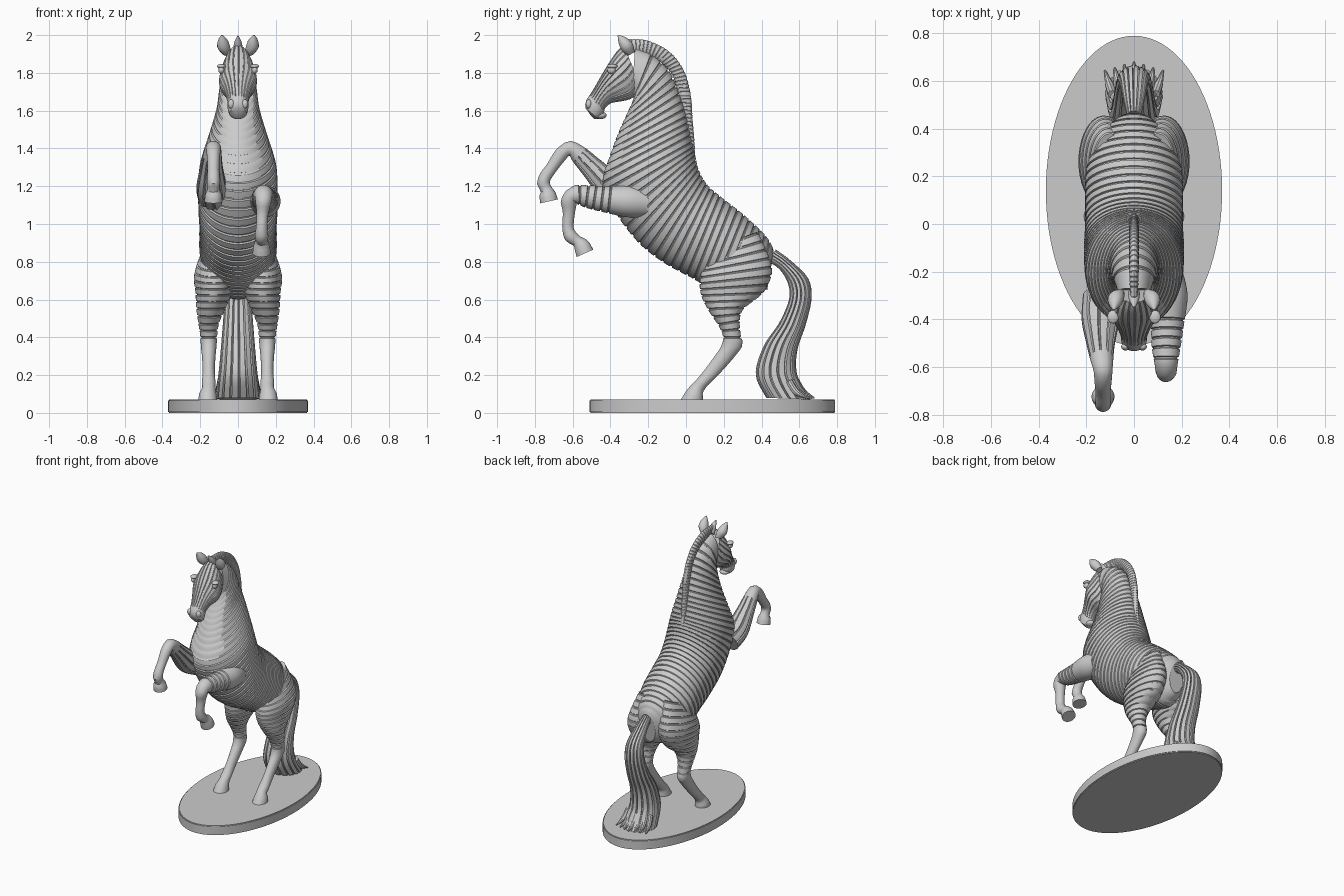
import bpy, bmesh, math
from mathutils import Vector

cube = bpy.data.objects.get("Cube")
if cube:
    bpy.data.objects.remove(cube, do_unlink=True)

grey = bpy.data.materials.new("stone grey")
grey.use_nodes = True
grey.diffuse_color = (0.6, 0.6, 0.6, 1)
grey.node_tree.nodes["Principled BSDF"].inputs["Base Color"].default_value = grey.diffuse_color

# One repeat of a carved stripe: (fraction of the period, carved depth)
GROOVE = ((0, 0), (.08, 1), (.2, 1), (.28, 0), (.64, 0))


def finish(name, bm):
    """Turn a bmesh into a smooth shaded grey object."""
    bmesh.ops.recalc_face_normals(bm, faces=bm.faces)
    mesh = bpy.data.meshes.new(name)
    bm.to_mesh(mesh)
    bm.free()
    mesh.materials.append(grey)
    obj = bpy.data.objects.new(name, mesh)
    bpy.context.collection.objects.link(obj)
    bpy.ops.object.select_all(action="DESELECT")
    obj.select_set(True)
    bpy.context.view_layer.objects.active = obj
    bpy.ops.object.shade_smooth_by_angle(angle=math.radians(35))
    return obj


def spline(stations, t):
    """Catmull-Rom blend of the stations at parameter t."""
    last = len(stations) - 1
    i = min(int(t), last - 1)
    f = t - i
    p, q, r, s = (stations[max(0, min(last, k))] for k in range(i - 1, i + 3))
    return [b + f / 2 * (c - a + f * (2 * a - 5 * b + 4 * c - d + f * (3 * (b - c) + d - a)))
            for a, b, c, d in zip(p, q, r, s)]


def loft(name, stations, span=(0, 0), period=.04, depth=.007, flutes=0, sides=40):
    """Skin elliptical rings; a station is x, first edge y z, second edge y z, half width.
    Grooves run round the part, or along it when flutes is set, inside the span of length."""
    steps = [k / 30 for k in range(30 * (len(stations) - 1) + 1)]
    centres = [Vector((v[0], (v[1] + v[3]) / 2, (v[2] + v[4]) / 2))
               for v in (spline(stations, t) for t in steps)]
    lengths = [0]
    for a, b in zip(centres, centres[1:]):
        lengths.append(lengths[-1] + (b - a).length)
    total = lengths[-1]
    start, end = span[0], min(span[1], total)

    # Ring positions along the length, each with its carving
    count = max(8, round(total / .02))
    rings = [(total * k / count, 0) for k in range(count + 1)]
    if flutes:
        rings = [(s, 1 if start <= s <= end else 0) for s, _ in rings]
    elif end > start:
        rings = [r for r in rings if not start <= r[0] < end]
        for k in range(int((end - start) / period)):
            rings += [(start + (k + f) * period, d) for f, d in GROOVE]
        rings.sort()
    if flutes:
        angles = [((k + f) / flutes, d) for k in range(flutes) for f, d in GROOVE]
    else:
        angles = [(k / sides, 1) for k in range(sides)]

    bm = bmesh.new()
    loops = []
    for s, carve in rings:
        j = 0
        while j < len(lengths) - 2 and lengths[j + 1] < s:
            j += 1
        f = (s - lengths[j]) / max(lengths[j + 1] - lengths[j], 1e-6)
        x, ay, az, by, bz, half = spline(stations, (j + min(f, 1)) / 30)
        centre = Vector((x, (ay + by) / 2, (az + bz) / 2))
        axis = Vector((0, (ay - by) / 2, (az - bz) / 2))
        loop = []
        for turn, d in angles:
            w = turn * math.tau
            arm = axis * math.cos(w) + Vector((half * math.sin(w), 0, 0))
            arm *= 1 - min(.4, depth * carve * d / max(arm.length, .001))
            loop.append(bm.verts.new(centre + arm))
        loops.append(loop)
    n = len(angles)
    for a, b in zip(loops, loops[1:]):
        for k in range(n):
            bm.faces.new((a[k], a[(k + 1) % n], b[(k + 1) % n], b[k]))
    bm.faces.new(loops[0])
    bm.faces.new(loops[-1])
    return finish(name, bm)


def tube(name, path, **options):
    """Loft round rings square to a path of x, y, z, radius."""
    stations = []
    for k, (x, y, z, r) in enumerate(path):
        a, b = path[max(k - 1, 0)], path[min(k + 1, len(path) - 1)]
        side = Vector((a[2] - b[2], b[1] - a[1])).normalized() * r
        stations.append((x, y + side.x, z + side.y, y - side.x, z - side.y, r))
    return loft(name, stations, **options)


def centred(rows):
    return [(0,) + row for row in rows]


def ball(name, place, size):
    bm = bmesh.new()
    bmesh.ops.create_uvsphere(bm, u_segments=20, v_segments=12, radius=1)
    bmesh.ops.scale(bm, vec=size, verts=bm.verts)
    bmesh.ops.translate(bm, vec=place, verts=bm.verts)
    return finish(name, bm)


# Oval base with a softened rim
bm = bmesh.new()
bmesh.ops.create_cone(bm, cap_ends=True, segments=96, radius1=1, radius2=1, depth=.07)
bmesh.ops.scale(bm, vec=(.37, .65, 1), verts=bm.verts)
bmesh.ops.translate(bm, vec=(0, .14, .035), verts=bm.verts)
rim = [e for e in bm.edges if abs(e.verts[0].co.z - e.verts[1].co.z) < .01]
bmesh.ops.bevel(bm, geom=rim, offset=.005, segments=2, affect="EDGES")
finish("base", bm)

# Rump, barrel, chest and neck in one sweep
loft("body", centred([
    (.43, .65, .465, .865, .06), (.31, .6, .42, .94, .15), (.15, .65, .31, 1.045, .2),
    (.02, .72, .19, 1.14, .205), (-.11, .79, .115, 1.205, .205), (-.235, .885, .07, 1.28, .21),
    (-.34, 1.01, .05, 1.355, .21), (-.425, 1.155, .035, 1.42, .205), (-.44, 1.245, .02, 1.49, .185),
    (-.4, 1.37, 0, 1.58, .15), (-.355, 1.49, -.04, 1.7, .115), (-.31, 1.59, -.09, 1.81, .1),
    (-.28, 1.66, -.18, 1.895, .085), (-.285, 1.71, -.27, 1.93, .07)]), span=(0, 9), sides=64)

# Head with stripes running down the face
loft("head", centred([
    (-.33, 1.945, -.24, 1.735, .07), (-.365, 1.915, -.28, 1.67, .09), (-.41, 1.85, -.34, 1.65, .1),
    (-.455, 1.775, -.395, 1.64, .075), (-.495, 1.705, -.43, 1.61, .057),
    (-.53, 1.65, -.435, 1.58, .055), (-.53, 1.61, -.465, 1.555, .045),
    (-.505, 1.575, -.485, 1.555, .015)]), span=(0, .27), depth=.006, flutes=22)
ball("lower_lip", (0, -.455, 1.575), (.035, .035, .02))

# Upright mane and forelock
loft("mane", centred([
    (-.305, 1.915, -.31, 1.98, .015), (-.215, 1.89, -.2, 1.97, .02), (-.14, 1.86, -.085, 1.91, .02),
    (-.075, 1.79, -.01, 1.81, .02), (-.04, 1.685, .025, 1.685, .02), (-.01, 1.56, .035, 1.555, .02),
    (.005, 1.45, .045, 1.435, .018), (.03, 1.37, .05, 1.34, .008)]),
    span=(0, 9), period=.02, depth=.002, sides=20)
tube("forelock", [(0, -.29, 1.92, .025), (0, -.32, 1.96, .02), (0, -.35, 1.995, .004)], sides=12)

# Paired ears, eyes, nostrils and hind legs
for label, m in (("left", 1), ("right", -1)):
    tube(label + "_ear", [(m * .06, -.29, 1.9, .02), (m * .075, -.31, 1.935, .034),
                          (m * .08, -.335, 1.97, .026), (m * .085, -.36, 2, .003)], sides=16)
    ball(label + "_eye", (m * .088, -.395, 1.815), (.016, .022, .02))
    ball(label + "_brow", (m * .088, -.39, 1.835), (.024, .028, .012))
    ball(label + "_nostril", (m * .036, -.515, 1.635), (.018, .016, .024))
    loft(label + "_hind_leg", [(m * row[0],) + row[1:] for row in (
        (.1, .115, .855, .38, .96, .07), (.125, .075, .715, .455, .77, .105),
        (.13, .08, .625, .41, .64, .095), (.145, .12, .54, .305, .55, .075),
        (.155, .17, .465, .285, .485, .055), (.155, .195, .41, .29, .41, .045),
        (.155, .19, .36, .3, .36, .042), (.155, .155, .305, .255, .295, .036),
        (.155, .1, .23, .175, .205, .032), (.155, .055, .175, .115, .145, .036),
        (.155, .03, .15, .09, .11, .035), (.16, 0, .115, .09, .09, .045),
        (.16, -.03, .065, .09, .065, .05))], span=(0, .56))

# Raised forelegs, each in its own pose
tube("left_foreleg", [
    (.13, -.2, 1.11, .075), (.14, -.3, 1.12, .085), (.14, -.42, 1.13, .07), (.135, -.52, 1.145, .06),
    (.135, -.595, 1.155, .047), (.135, -.62, 1.12, .043), (.13, -.62, 1.06, .032),
    (.125, -.625, .98, .03), (.125, -.61, .935, .036), (.125, -.575, .908, .03),
    (.125, -.555, .89, .042), (.125, -.535, .845, .048)], span=(.2, .4))
tube("right_foreleg", [
    (-.13, -.3, 1.15, .085), (-.14, -.4, 1.2, .08), (-.14, -.5, 1.3, .06), (-.135, -.57, 1.37, .048),
    (-.13, -.615, 1.4, .04), (-.13, -.66, 1.37, .036), (-.13, -.71, 1.3, .031),
    (-.13, -.745, 1.25, .032), (-.13, -.755, 1.215, .034), (-.13, -.74, 1.185, .03),
    (-.13, -.735, 1.165, .042), (-.13, -.725, 1.12, .048)], span=(0, .33), flutes=10)

# Fluted tail sweeping down to the base, with splayed tips
loft("tail", centred([
    (.435, .8, .475, .865, .03), (.495, .76, .55, .81, .045), (.54, .685, .645, .715, .06),
    (.545, .6, .665, .61, .07), (.495, .48, .635, .47, .08), (.42, .37, .59, .335, .09),
    (.375, .255, .585, .22, .1), (.375, .175, .615, .145, .11), (.425, .08, .66, .07, .12)]),
    span=(0, 9), depth=.013, flutes=16)
for k in range(-3, 4):
    x, y = k * .03, .6 - abs(k) * .012
    tube("tail_tip", [(x, y - .02, .17, .02), (x * 1.15, y + .02, .11, .018),
                      (x * 1.35, y + .08, .078, .004)], sides=10)
